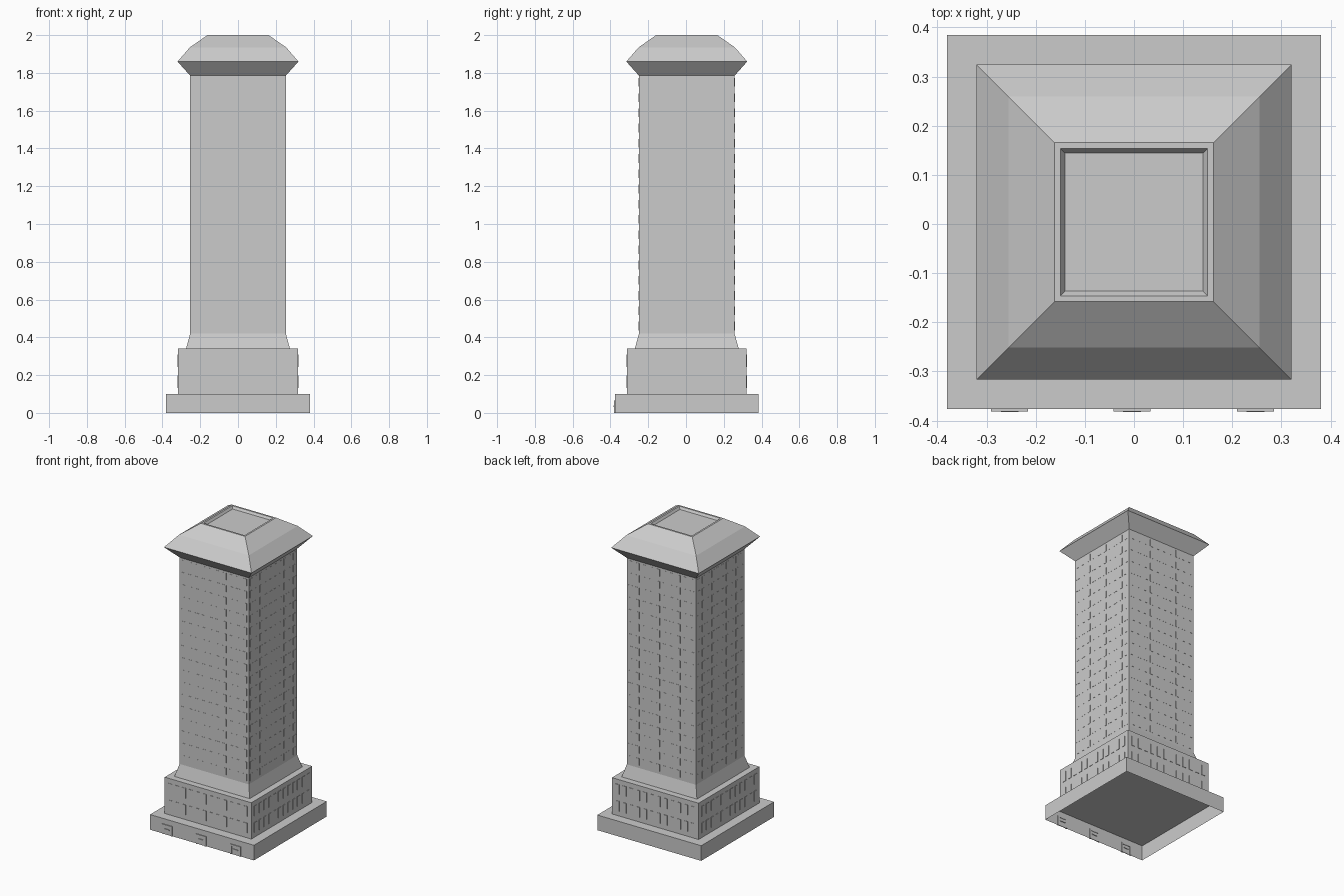
import bpy, bmesh
from math import pi
from mathutils import Matrix

if "Cube" in bpy.data.objects:
    bpy.data.objects.remove(bpy.data.objects["Cube"])

CY = 0.004  # building is set back slightly to make room for the doors


def finish(name, bm):
    me = bpy.data.meshes.new(name)
    bm.to_mesh(me)
    bm.free()
    ob = bpy.data.objects.new(name, me)
    bpy.context.collection.objects.link(ob)
    return ob


def square_loft(name, profile):
    """Stack square rings (half width, z); closed on top, open below."""
    bm = bmesh.new()
    rings = [[bm.verts.new((sx * h, sy * h + CY, z))
              for sx, sy in ((-1, -1), (1, -1), (1, 1), (-1, 1))]
             for h, z in profile]
    for a, b in zip(rings, rings[1:]):
        for i in range(4):
            j = (i + 1) % 4
            bm.faces.new((a[i], a[j], b[j], b[i]))
    bm.faces.new(rings[-1])
    return finish(name, bm)


def add_box(bm, center, size, rot=Matrix()):
    m = rot @ Matrix.Translation(center) @ Matrix.Diagonal((*size, 1))
    bmesh.ops.create_cube(bm, size=1, matrix=m)


def window_grid(name, wall, proud, columns, pitch, rows, width, height):
    """Rows of thin window panes on all four sides."""
    bm = bmesh.new()
    for side in range(4):
        rot = Matrix.Translation((0, CY, 0)) @ Matrix.Rotation(side * pi / 2, 4, 'Z')
        for z in rows:
            for i in range(columns):
                x = (i - (columns - 1) / 2) * pitch
                add_box(bm, (x, -wall, z), (width, 2 * proud, height), rot)
    finish(name, bm)


# Stepped base (hollow underneath) and podium
square_loft("base_plinth", [(0.38, 0), (0.38, 0.1)])
square_loft("podium", [(0.317, 0.1), (0.317, 0.34)])
window_grid("podium_windows", 0.317, 0.003, 12, 0.05, (0.165, 0.275), 0.026, 0.066)

# Shaft with flared foot and a row of shallow windows per storey
FLOORS, Z0, Z1 = 17, 0.42, 1.79
step = (Z1 - Z0) / FLOORS
square_loft("tower_shaft", [(0.275, 0.34), (0.253, Z0), (0.253, Z1)])
window_grid("shaft_windows", 0.253, 0.0012, 10, 0.05,
            [Z0 + (i + 0.5) * step for i in range(FLOORS)], 0.027, 0.046)

# Overhanging roof with sunken top
square_loft("roof", [(0.253, 1.785), (0.32, 1.86), (0.255, 1.935), (0.162, 2.0),
                     (0.15, 2.0), (0.14, 1.985)])

# Front doors: frame, panel and bar
for k, x in enumerate((-0.253, -0.004, 0.247)):
    bm = bmesh.new()
    y = CY - 0.38
    for s in (-1, 1):
        add_box(bm, (x + s * 0.032, y, 0.032), (0.011, 0.010, 0.064))
    add_box(bm, (x, y, 0.060), (0.075, 0.010, 0.010))
    add_box(bm, (x, y, 0.028), (0.054, 0.004, 0.056))
    add_box(bm, (x, y, 0.035), (0.036, 0.013, 0.006))
    finish(f"door_{k + 1}", bm)
